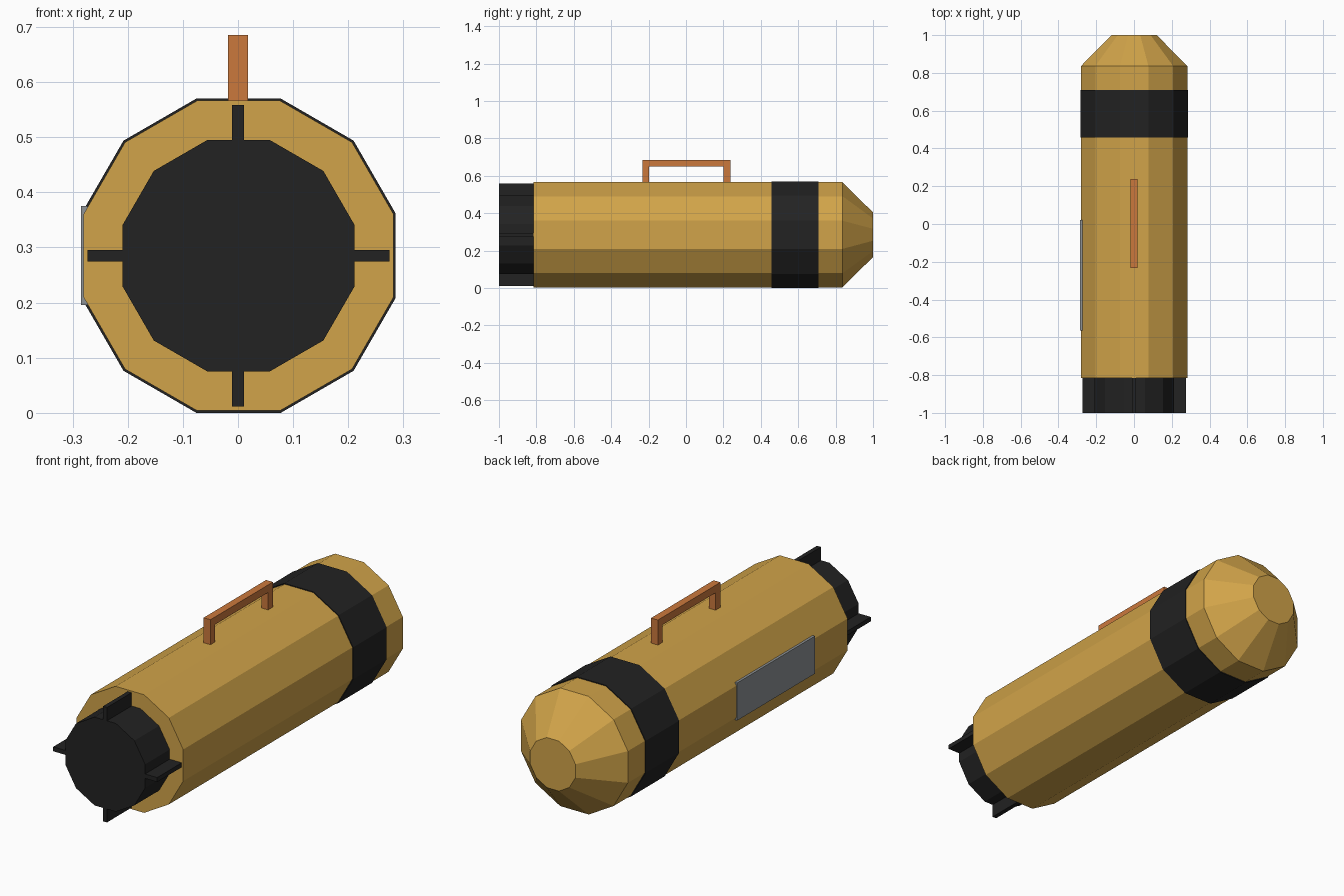
import bpy, bmesh, math

if "Cube" in bpy.data.objects:
    bpy.data.objects.remove(bpy.data.objects["Cube"], do_unlink=True)

SIDES = 12
AXIS_X, AXIS_Z = 0.001, 0.285


def material(name, rgb):
    mat = bpy.data.materials.new(name)
    mat.use_nodes = True
    colour = (*rgb, 1)
    mat.diffuse_color = colour
    mat.node_tree.nodes["Principled BSDF"].inputs["Base Color"].default_value = colour
    return mat


def finish(name, bm, mat):
    bmesh.ops.recalc_face_normals(bm, faces=bm.faces[:])
    mesh = bpy.data.meshes.new(name)
    bm.to_mesh(mesh)
    bm.free()
    mesh.materials.append(mat)
    obj = bpy.data.objects.new(name, mesh)
    bpy.context.collection.objects.link(obj)
    return obj


def prism(name, stations, mat):
    """Closed twelve-sided solid along y; stations are (y, distance to flat side)."""
    bm = bmesh.new()
    rings = []
    for y, flat in stations:
        r = flat / math.cos(math.pi / SIDES)
        angles = [(i + 0.5) * math.tau / SIDES for i in range(SIDES)]
        rings.append([bm.verts.new((AXIS_X + r * math.cos(a), y, AXIS_Z + r * math.sin(a)))
                      for a in angles])
    for a, b in zip(rings, rings[1:]):
        for i in range(SIDES):
            j = (i + 1) % SIDES
            bm.faces.new((a[i], a[j], b[j], b[i]))
    bm.faces.new(rings[0])
    bm.faces.new(rings[-1])
    return finish(name, bm, mat)


def box(name, x, y, z, mat):
    """Box from (low, high) ranges on each axis."""
    bm = bmesh.new()
    bmesh.ops.create_cube(bm, size=1)
    for v in bm.verts:
        v.co = [r[0] if c < 0 else r[1] for c, r in zip(v.co, (x, y, z))]
    return finish(name, bm, mat)


yellow = material("ochre yellow", (0.64, 0.37, 0.067))
black = material("soft black", (0.016, 0.016, 0.016))
copper = material("copper orange", (0.6, 0.19, 0.046))
grey = material("plate grey", (0.27, 0.29, 0.305))

# Casing with tapered nose, and the dark band around it
prism("casing", [(-0.815, 0.281), (0.837, 0.281), (1.0, 0.119)], yellow)
prism("band", [(0.457, 0.285), (0.709, 0.285)], black)

# Tail core with four fins
prism("tail_core", [(-1.0, 0.21), (-0.813, 0.21)], black)
tail = (-1.0, -0.813)
thin, inner, outer = 0.0105, 0.18, 0.2735
for name, side in (("left", 1), ("right", -1)):
    span = sorted((side * inner, side * outer))
    box(name + "_fin", [AXIS_X + s for s in span], tail,
        (AXIS_Z - thin, AXIS_Z + thin), black)
for name, side in (("top", 1), ("bottom", -1)):
    span = sorted((side * inner, side * outer))
    box(name + "_fin", (-thin, thin), tail, [AXIS_Z + s for s in span], black)

# Carrying handle as one U-shaped solid
half, low, high, bar = 0.235, 0.56, 0.685, 0.036
outline = [(-half, low), (-half, high), (half, high), (half, low),
           (half - bar, low), (half - bar, high - bar),
           (bar - half, high - bar), (bar - half, low)]
bm = bmesh.new()
face = bm.faces.new([bm.verts.new((-0.018, y + 0.002, z)) for y, z in outline])
extruded = bmesh.ops.extrude_face_region(bm, geom=[face])["geom"]
bmesh.ops.translate(bm, vec=(0.036, 0, 0),
                    verts=[g for g in extruded if isinstance(g, bmesh.types.BMVert)])
finish("handle", bm, copper)

# Side plate
box("side_plate", (-0.285, -0.273), (-0.563, 0.022), (0.196, 0.375), grey)
